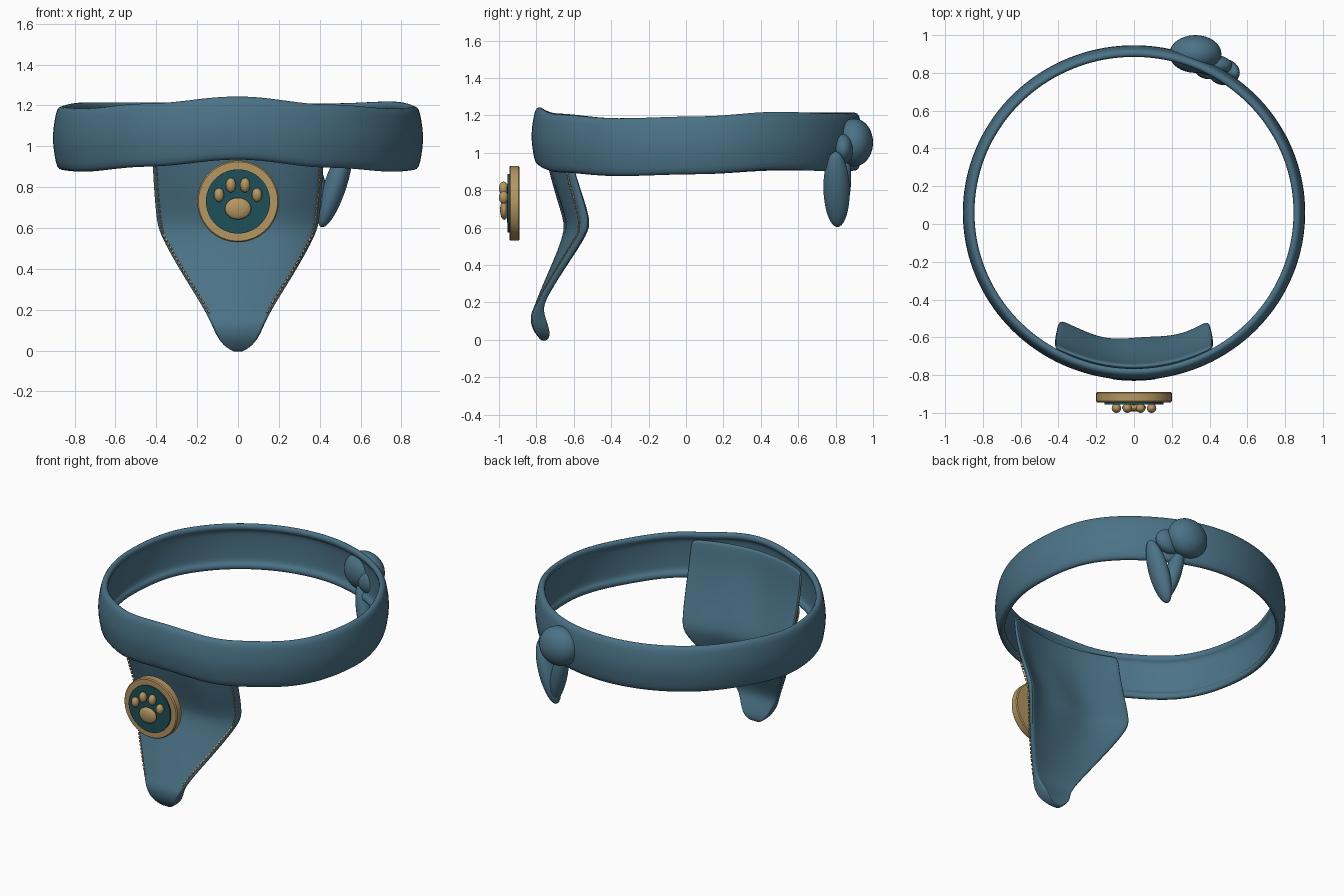
import bpy, bmesh, math
from mathutils import Vector

cube = bpy.data.objects.get("Cube")
if cube:
    bpy.data.objects.remove(cube, do_unlink=True)


def material(name, rgb):
    m = bpy.data.materials.new(name)
    m.use_nodes = True
    m.diffuse_color = (*rgb, 1)
    m.node_tree.nodes["Principled BSDF"].inputs["Base Color"].default_value = (*rgb, 1)
    return m


BLUE = material("dusty blue cloth", (0.07, 0.17, 0.24))
TAN = material("tan gold", (0.46, 0.305, 0.12))
TEAL = material("dark teal", (0.013, 0.08, 0.1))


def finish(name, bm, mat, subsurf=0, angle=40):
    """Turn a bmesh into a smooth shaded object."""
    bmesh.ops.recalc_face_normals(bm, faces=bm.faces)
    me = bpy.data.meshes.new(name)
    bm.to_mesh(me)
    bm.free()
    me.materials.append(mat)
    ob = bpy.data.objects.new(name, me)
    bpy.context.collection.objects.link(ob)
    if subsurf:
        mod = ob.modifiers.new("Smooth", "SUBSURF")
        mod.levels = mod.render_levels = subsurf
    bpy.ops.object.select_all(action="DESELECT")
    ob.select_set(True)
    bpy.context.view_layer.objects.active = ob
    bpy.ops.object.shade_smooth_by_angle(angle=math.radians(angle))
    return ob


def skin(loops, closed):
    """Bridge successive closed loops, either into a ring or with end caps."""
    bm = bmesh.new()
    rows = [[bm.verts.new(p) for p in loop] for loop in loops]
    n = len(rows[0])
    pairs = list(zip(rows, rows[1:])) + ([(rows[-1], rows[0])] if closed else [])
    for a, b in pairs:
        for i in range(n):
            j = (i + 1) % n
            bm.faces.new((a[i], a[j], b[j], b[i]))
    if not closed:
        for row in (rows[0], rows[-1]):
            for i in range(n // 2 - 1):
                bm.faces.new((row[i], row[i + 1], row[n - 2 - i], row[n - 1 - i]))
    return bm


def ellipsoid(name, centre, radii, mat, top=None):
    """Ellipsoid whose long z axis may be aimed at another point."""
    bm = bmesh.new()
    bmesh.ops.create_uvsphere(bm, u_segments=32, v_segments=20, radius=1)
    ob = finish(name, bm, mat, angle=80)
    ob.location, ob.scale = centre, radii
    if top:
        aim = Vector(top) - Vector(centre)
        ob.rotation_euler = Vector((0, 0, 1)).rotation_difference(aim).to_euler()
    return ob


# Wavy neck band with rolled rims
HEIGHTS = [1.04, 1.065, 1.055, 1.06, 1.06, 1.06, 1.04, 1.03, 1.055, 1.09, 1.05, 1.03]
SECTION = [(0.845, 0.15), (0.865, 0.158), (0.888, 0.145), (0.898, 0.09), (0.912, 0.0)]
INNER = [(0.87, 0.0), (0.868, 0.09), (0.862, 0.11), (0.845, 0.118)]
outline = (INNER + SECTION + [(r, -z) for r, z in SECTION[-2::-1]]
           + [(r, -z) for r, z in INNER[:0:-1]])


def band_height(t):
    f = t / math.tau * len(HEIGHTS)
    i = int(f)
    s = (1 - math.cos((f - i) * math.pi)) / 2
    return HEIGHTS[i % 12] * (1 - s) + HEIGHTS[(i + 1) % 12] * s


loops = []
for k in range(72):
    t = math.tau * k / 72
    zc = band_height(t)
    loops.append([(r * math.cos(t), 0.06 + (r - 0.02) * math.sin(t), zc + z) for r, z in outline])
finish("neck_band", skin(loops, True), BLUE, subsurf=1, angle=80)

# Hanging flap rows: height, half width, front depth at the middle, thickness
FLAP = [(1.17, 0.42, -0.77, 0.03), (1.05, 0.42, -0.765, 0.035), (0.9, 0.42, -0.735, 0.04),
        (0.75, 0.41, -0.69, 0.045), (0.64, 0.40, -0.655, 0.05), (0.57, 0.385, -0.652, 0.045),
        (0.4, 0.29, -0.72, 0.04), (0.25, 0.195, -0.785, 0.035), (0.18, 0.155, -0.81, 0.035),
        (0.13, 0.13, -0.835, 0.07), (0.06, 0.10, -0.825, 0.09), (0.015, 0.06, -0.79, 0.06),
        (-0.005, 0.02, -0.775, 0.03)]
COLS = 16


def flap_front(x, z, depth):
    folds = 0.012 * math.sin(15 * x + 0.8) * max(0, 1 - abs(z - 0.72) / 0.35)
    return depth + 0.6 * x * x + folds


loops = []
for z, w, depth, thick in FLAP:
    xs = [w * (2 * i / COLS - 1) for i in range(COLS + 1)]
    front = [(x, flap_front(x, z, depth), z) for x in xs]
    back = [(x, y + thick, z) for x, y, z in reversed(front)]
    loops.append(front + back)
finish("hanging_flap", skin(loops, False), BLUE, subsurf=2, angle=80)

# Stitches along both edges of the flap
bm = bmesh.new()
for side in (-1, 1):
    path = [Vector((side * (w - 0.018), flap_front(side * (w - 0.018), z, d) - 0.006, z))
            for z, w, d, _ in FLAP[2:9]]
    for a, b in zip(path, path[1:]):
        count = max(2, round((b - a).length / 0.026))
        turn = Vector((0, 0, 1)).rotation_difference(b - a).to_matrix()
        for i in range(count):
            made = bmesh.ops.create_cube(bm, size=1)["verts"]
            bmesh.ops.scale(bm, vec=(0.007, 0.009, 0.016), verts=made)
            bmesh.ops.rotate(bm, cent=(0, 0, 0), matrix=turn, verts=made)
            bmesh.ops.translate(bm, vec=a.lerp(b, (i + 0.5) / count), verts=made)
finish("edge_stitches", bm, TAN)


# Round badge turned from profiles of (radius, depth)
def turned_disc(name, profile, mat):
    bm = bmesh.new()
    verts = [bm.verts.new((r, y, 0.73)) for r, y in profile]
    edges = [bm.edges.new(pair) for pair in zip(verts, verts[1:])]
    bmesh.ops.spin(bm, geom=verts + edges, cent=(0, 0, 0.73), axis=(0, 1, 0),
                   angle=math.tau, steps=64, use_merge=False)
    bmesh.ops.remove_doubles(bm, verts=bm.verts, dist=0.0001)
    return finish(name, bm, mat)


turned_disc("badge_body", [(0, -0.89), (0.194, -0.89), (0.2, -0.896), (0.2, -0.938),
                           (0.194, -0.945), (0, -0.945)], TAN)
turned_disc("badge_inlay", [(0, -0.94), (0.157, -0.94), (0.157, -0.955), (0, -0.957)], TEAL)

# Paw emblem
ellipsoid("paw_pad", (0, -0.972, 0.695), (0.064, 0.022, 0.053), TAN)
for label, side in (("left", 1), ("right", -1)):
    ellipsoid(label + "_inner_toe", (side * 0.035, -0.975, 0.81), (0.025, 0.025, 0.036), TAN)
    ellipsoid(label + "_outer_toe", (side * 0.093, -0.975, 0.762), (0.025, 0.025, 0.034), TAN)

# Knot with two tails
ellipsoid("knot", (0.325, 0.90, 1.055), (0.138, 0.10, 0.128), BLUE)
ellipsoid("outer_tail", (0.475, 0.805, 0.805), (0.055, 0.07, 0.212), BLUE, top=(0.54, 0.80, 1.0))
ellipsoid("inner_tail", (0.38, 0.825, 0.81), (0.05, 0.055, 0.2), BLUE, top=(0.33, 0.845, 1.0))
ellipsoid("knot_fold", (0.42, 0.84, 1.02), (0.10, 0.055, 0.08), BLUE)
